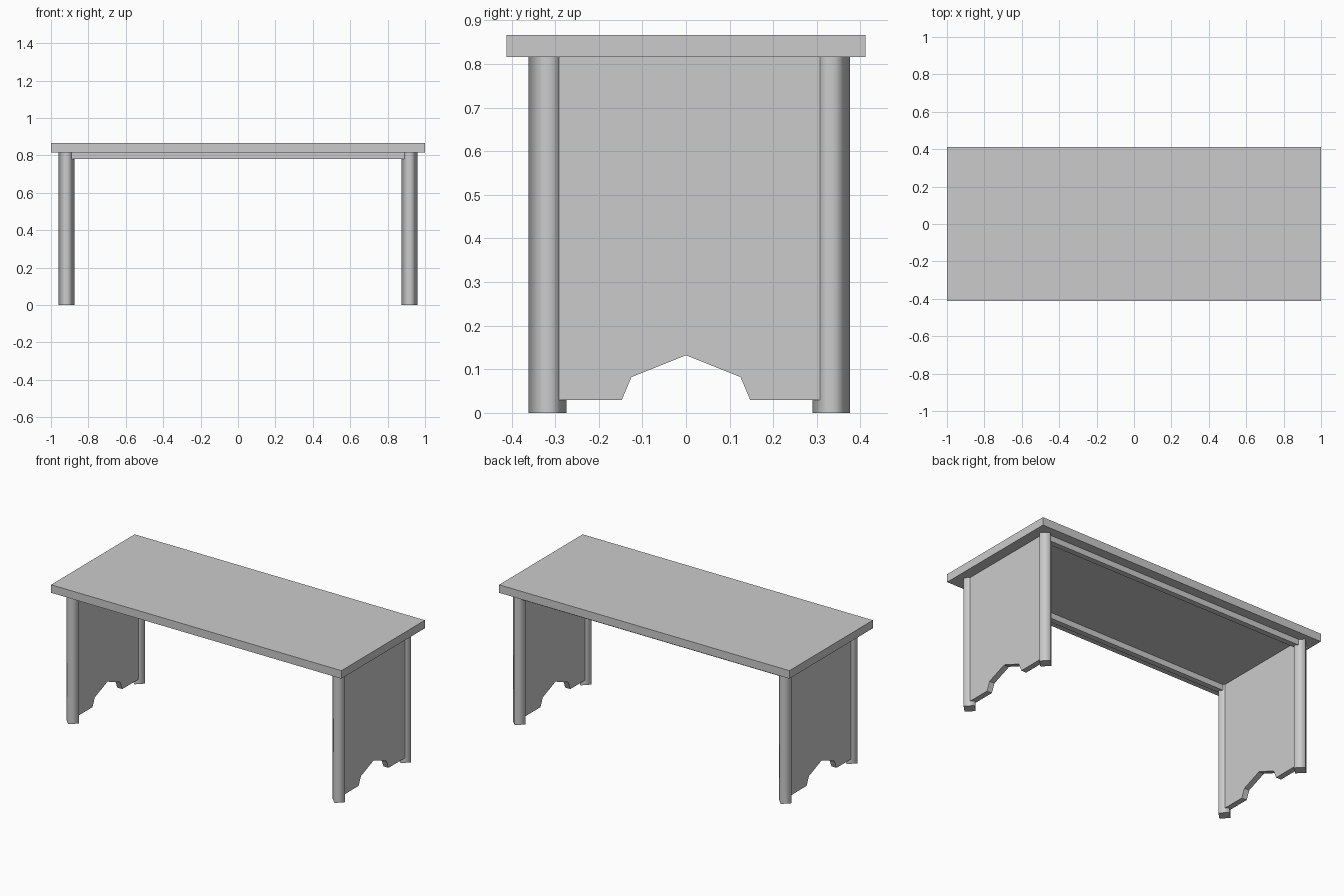
import bpy

if "Cube" in bpy.data.objects:
    bpy.data.objects.remove(bpy.data.objects["Cube"])

LEG_X, LEG_R = 0.917, 0.0435
LEG_YS = {"front": -0.317, "back": 0.333}
BOARD = 0.035          # thickness of panels and aprons
TOP_Z = 0.816          # underside of the table top


def make_mesh(name, verts, faces, smooth_faces=0):
    mesh = bpy.data.meshes.new(name)
    mesh.from_pydata(verts, [], faces)
    for p in mesh.polygons[:smooth_faces]:
        p.use_smooth = True
    obj = bpy.data.objects.new(name, mesh)
    bpy.context.collection.objects.link(obj)
    return obj


def prism(name, base, offset, smooth=False):
    """Extrude a closed 3D outline along offset; side faces come first."""
    n = len(base)
    verts = base + [tuple(a + b for a, b in zip(v, offset)) for v in base]
    faces = [(i, (i + 1) % n, (i + 1) % n + n, i + n) for i in range(n)]
    faces += [tuple(reversed(range(n))), tuple(range(n, 2 * n))]
    return make_mesh(name, verts, faces, n if smooth else 0)


def box(name, x0, x1, y0, y1, z0, z1):
    return prism(name, [(x0, y0, z0), (x1, y0, z0), (x1, y1, z0), (x0, y1, z0)],
                 (0, 0, z1 - z0))


# Table top
box("table_top", -1, 1, -0.411, 0.411, TOP_Z, 0.866)

# Four-sided legs set corner-out, with smooth sides
for side, sx in (("left", -1), ("right", 1)):
    for end, y in LEG_YS.items():
        x = sx * LEG_X
        base = [(x + LEG_R, y, 0), (x, y + LEG_R, 0), (x - LEG_R, y, 0), (x, y - LEG_R, 0)]
        prism(f"{end}_{side}_leg", base, (0, 0, TOP_Z), smooth=True)

# Side panels with a notched lower edge, let into the legs
yf, yb = LEG_YS["front"], LEG_YS["back"]
profile = [(yf, 0.03), (-0.147, 0.03), (-0.125, 0.082), (0, 0.132),
           (0.125, 0.082), (0.147, 0.03), (yb, 0.03), (yb, TOP_Z), (yf, TOP_Z)]
for side, sx in (("left", -1), ("right", 1)):
    x = sx * LEG_X - BOARD / 2
    prism(f"{side}_panel", [(x, y, z) for y, z in profile], (BOARD, 0, 0))

# Long aprons under the top
for end, y in LEG_YS.items():
    box(f"{end}_apron", -LEG_X, LEG_X, y - BOARD / 2, y + BOARD / 2, 0.78, TOP_Z)
